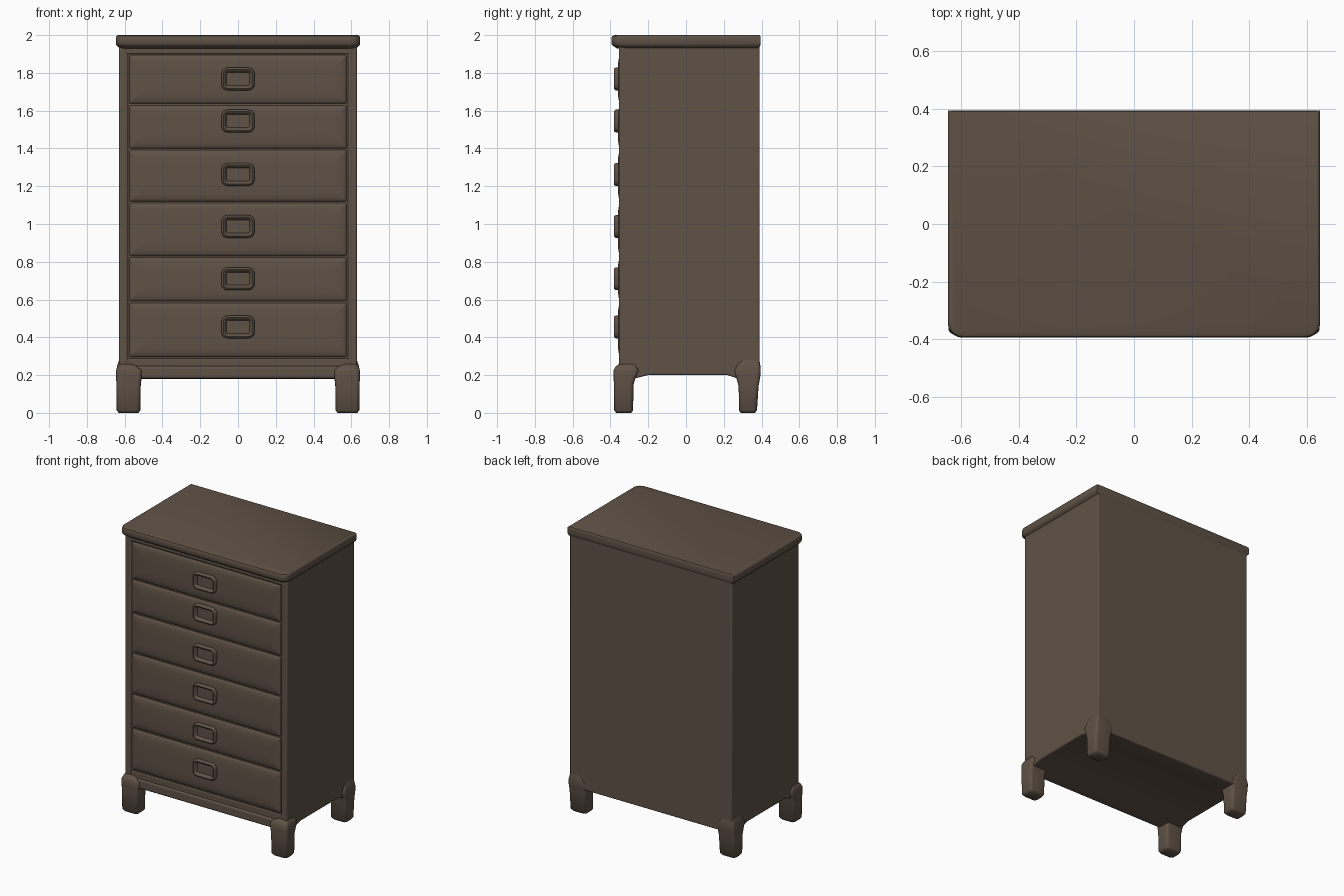
import bpy, bmesh, math

cube = bpy.data.objects.get("Cube")
if cube:
    bpy.data.objects.remove(cube, do_unlink=True)

wood = bpy.data.materials.new("dark brown wood")
wood.use_nodes = True
wood.diffuse_color = (0.115, 0.084, 0.061, 1)
wood.node_tree.nodes["Principled BSDF"].inputs["Base Color"].default_value = wood.diffuse_color


def finish(name, bm, bevel=0, mirror=False, angle=40):
    bmesh.ops.recalc_face_normals(bm, faces=bm.faces)
    mesh = bpy.data.meshes.new(name)
    bm.to_mesh(mesh)
    bm.free()
    mesh.materials.append(wood)
    ob = bpy.data.objects.new(name, mesh)
    bpy.context.collection.objects.link(ob)
    if bevel:
        mod = ob.modifiers.new("soft edges", "BEVEL")
        mod.width, mod.segments = bevel, 3
    if mirror:
        ob.modifiers.new("mirror", "MIRROR")
    bpy.ops.object.select_all(action="DESELECT")
    ob.select_set(True)
    bpy.context.view_layer.objects.active = ob
    bpy.ops.object.shade_smooth_by_angle(angle=math.radians(angle))
    return ob


def rounded(u0, u1, v0, v1, r_low, r_high, steps=5):
    """Outline of a rectangle with separate radii on its low and high sides."""
    pts = []
    corners = ((u1, v1, r_high, 0), (u0, v1, r_high, 1), (u0, v0, r_low, 2), (u1, v0, r_low, 3))
    for u, v, r, quarter in corners:
        cu = u - r if u == u1 else u + r
        cv = v - r if v == v1 else v + r
        for i in range(steps + 1):
            a = (quarter + i / steps) * math.pi / 2
            pts.append((cu + r * math.cos(a), cv + r * math.sin(a)))
    return pts


def loft(name, rings, upright, **kw):
    """Skin outlines placed at heights (upright) or at depths (facing front)."""
    bm = bmesh.new()
    loops = [[bm.verts.new((u, v, d) if upright else (u, d, v)) for u, v in ring]
             for ring, d in rings]
    for a, b in zip(loops, loops[1:]):
        for i in range(len(a)):
            j = (i + 1) % len(a)
            bm.faces.new((a[i], a[j], b[j], b[i]))
    bm.faces.new(loops[0])
    bm.faces.new(loops[-1])
    return finish(name, bm, **kw)


def box(name, x0, x1, y0, y1, z0, z1, **kw):
    bm = bmesh.new()
    bmesh.ops.create_cube(bm, size=1)
    for v in bm.verts:
        v.co = ((x0 + x1) / 2 + v.co.x * (x1 - x0),
                (y0 + y1) / 2 + v.co.y * (y1 - y0),
                (z0 + z1) / 2 + v.co.z * (z1 - z0))
    return finish(name, bm, **kw)


# Carcass: side profile with a shallow arch between the legs
side = [(-0.345, 0.18), (-0.28, 0.18), (-0.2, 0.2), (0.22, 0.2), (0.28, 0.18),
        (0.39, 0.18), (0.39, 1.96), (-0.345, 1.96)]
bm = bmesh.new()
profile = bm.faces.new([bm.verts.new((-0.63, y, z)) for y, z in side])
extruded = bmesh.ops.extrude_face_region(bm, geom=[profile])["geom"]
bmesh.ops.translate(bm, vec=(1.26, 0, 0),
                    verts=[g for g in extruded if isinstance(g, bmesh.types.BMVert)])
finish("carcass", bm, bevel=0.008)

# Front frame
box("front_stile", 0.582, 0.63, -0.355, -0.3, 0.2, 1.95, bevel=0.008, mirror=True)
box("bottom_rail", -0.6, 0.6, -0.365, -0.3, 0.182, 0.247, bevel=0.012)
box("lower_frame_rail", -0.6, 0.6, -0.353, -0.3, 0.24, 0.288, bevel=0.006)
box("upper_frame_rail", -0.6, 0.6, -0.355, -0.3, 1.9, 1.95, bevel=0.006)

# Table top with a moulded edge and rounded front corners
edge = [(0.02, 1.93), (0.012, 1.938), (0.004, 1.945), (0, 1.955), (0, 1.985), (0.003, 1.995), (0.01, 2.0)]
loft("top_board", [(rounded(-0.647 + i, 0.647 - i, -0.395 + i * 1.4, 0.395 - i * 0.4, 0.05, 0.004), z)
                   for i, z in edge], True)

# Drawers with pillowed fronts, each with a framed recessed pull
seams = [0.292, 0.587, 0.827, 1.115, 1.395, 1.633, 1.898]
pulls = [0.455, 0.71, 0.987, 1.262, 1.545, 1.768]
pillow = [(0, -0.33), (0.001, -0.343), (0.006, -0.35), (0.016, -0.355), (0.04, -0.359), (0.08, -0.361)]
grip = [(0, -0.35), (0, -0.372), (0.004, -0.379), (0.01, -0.382), (0.016, -0.379),
        (0.021, -0.372), (0.026, -0.363)]
for n, (low, high, z) in enumerate(zip(seams, seams[1:], pulls), 1):
    loft(f"drawer_{n}", [(rounded(-0.577 + i, 0.577 - i, low + 0.002 + i, high - 0.002 - i, 0.008, 0.008), y)
                         for i, y in pillow], False)
    loft(f"drawer_pull_{n}", [(rounded(-0.088 + i, 0.088 - i, z - 0.06 + i, z + 0.06 - i,
                                       0.034 - i, 0.034 - i), y) for i, y in grip], False)

# Legs: inner x, outer x, front y, back y at each height
front_leg = [(0.527, 0.632, -0.37, -0.29, 0.0), (0.517, 0.642, -0.38, -0.28, 0.014),
             (0.515, 0.644, -0.382, -0.278, 0.15), (0.51, 0.645, -0.383, -0.265, 0.19),
             (0.51, 0.645, -0.383, -0.25, 0.225), (0.53, 0.638, -0.374, -0.26, 0.245),
             (0.56, 0.628, -0.35, -0.27, 0.262)]
back_leg = [(0.527, 0.632, 0.29, 0.365, 0.0), (0.517, 0.642, 0.28, 0.376, 0.014),
            (0.515, 0.644, 0.279, 0.384, 0.14), (0.51, 0.645, 0.265, 0.393, 0.19),
            (0.51, 0.645, 0.255, 0.395, 0.225), (0.53, 0.638, 0.27, 0.393, 0.255),
            (0.56, 0.628, 0.29, 0.388, 0.285)]
for name, rows in (("front_leg", front_leg), ("back_leg", back_leg)):
    loft(name, [(rounded(a, b, c, d, 0.02, 0.02), z) for a, b, c, d, z in rows],
         True, mirror=True, angle=60)
